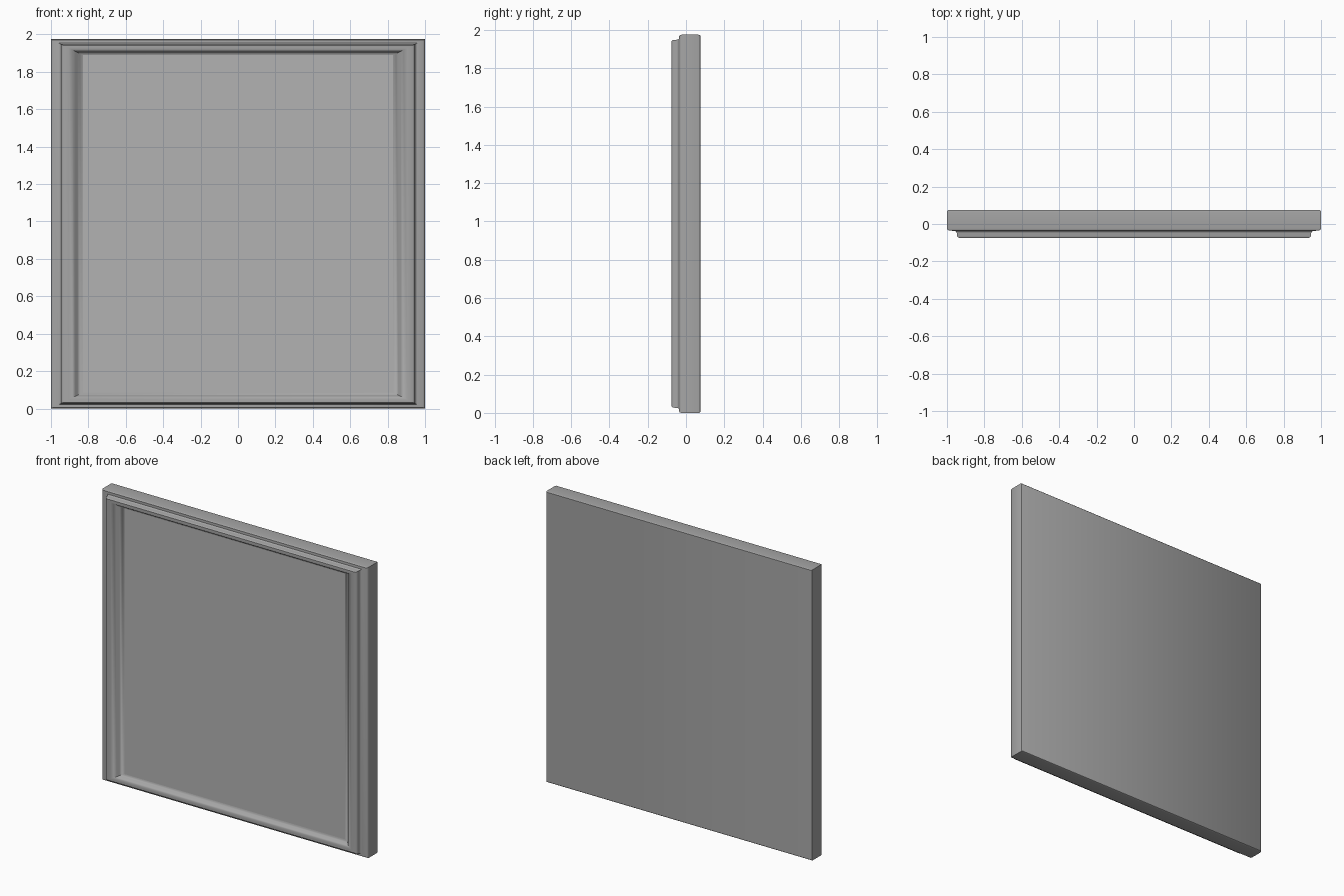
import bpy
import bmesh
import math

cube = bpy.data.objects.get("Cube")
if cube:
    bpy.data.objects.remove(cube, do_unlink=True)

HALF_W, HEIGHT = 1.0, 1.975
Z_SCALE = 0.5  # top and bottom mouldings are half as wide as the sides


def material(name, value):
    mat = bpy.data.materials.new(name)
    mat.use_nodes = True
    colour = (value, value, value, 1.0)
    mat.diffuse_color = colour
    mat.node_tree.nodes["Principled BSDF"].inputs["Base Color"].default_value = colour
    return mat


frame_grey = material("frame grey", 0.38)
panel_grey = material("panel light grey", 0.45)


def ring(bm, inset, y):
    """Rectangle of four vertices, inset from the outer edge at depth y."""
    x = HALF_W - inset
    low, high = inset * Z_SCALE, HEIGHT - inset * Z_SCALE
    return [bm.verts.new(p) for p in
            ((-x, y, low), (x, y, low), (x, y, high), (-x, y, high))]


def finish(bm, name, mat):
    mesh = bpy.data.meshes.new(name)
    bm.to_mesh(mesh)
    bm.free()
    mesh.materials.append(mat)
    obj = bpy.data.objects.new(name, mesh)
    bpy.context.collection.objects.link(obj)
    bpy.ops.object.select_all(action="DESELECT")
    obj.select_set(True)
    bpy.context.view_layer.objects.active = obj
    bpy.ops.object.shade_smooth_by_angle(angle=math.radians(40))
    return obj


# Moulding section from back to panel: (inset from outer edge, depth)
profile = [(0.008, 0.075), (0.002, 0.072), (0, 0.065), (0, -0.024),
           (0.003, -0.031), (0.01, -0.035), (0.042, -0.037),
           (0.05, -0.042), (0.053, -0.05), (0.054, -0.064),
           (0.058, -0.071), (0.066, -0.075), (0.095, -0.075),
           (0.115, -0.071), (0.13, -0.06), (0.142, -0.046),
           (0.155, -0.038), (0.17, -0.035)]

# Mitred frame with a closed flat back
bm = bmesh.new()
rings = [ring(bm, inset, y) for inset, y in profile]
for a, b in zip(rings, rings[1:]):
    for i in range(4):
        j = (i + 1) % 4
        bm.faces.new((a[i], a[j], b[j], b[i]))
bm.faces.new(list(reversed(rings[0])))
finish(bm, "moulded_frame", frame_grey)

# Flat panel inside the frame
bm = bmesh.new()
bm.faces.new(ring(bm, *profile[-1]))
finish(bm, "front_panel", panel_grey)
